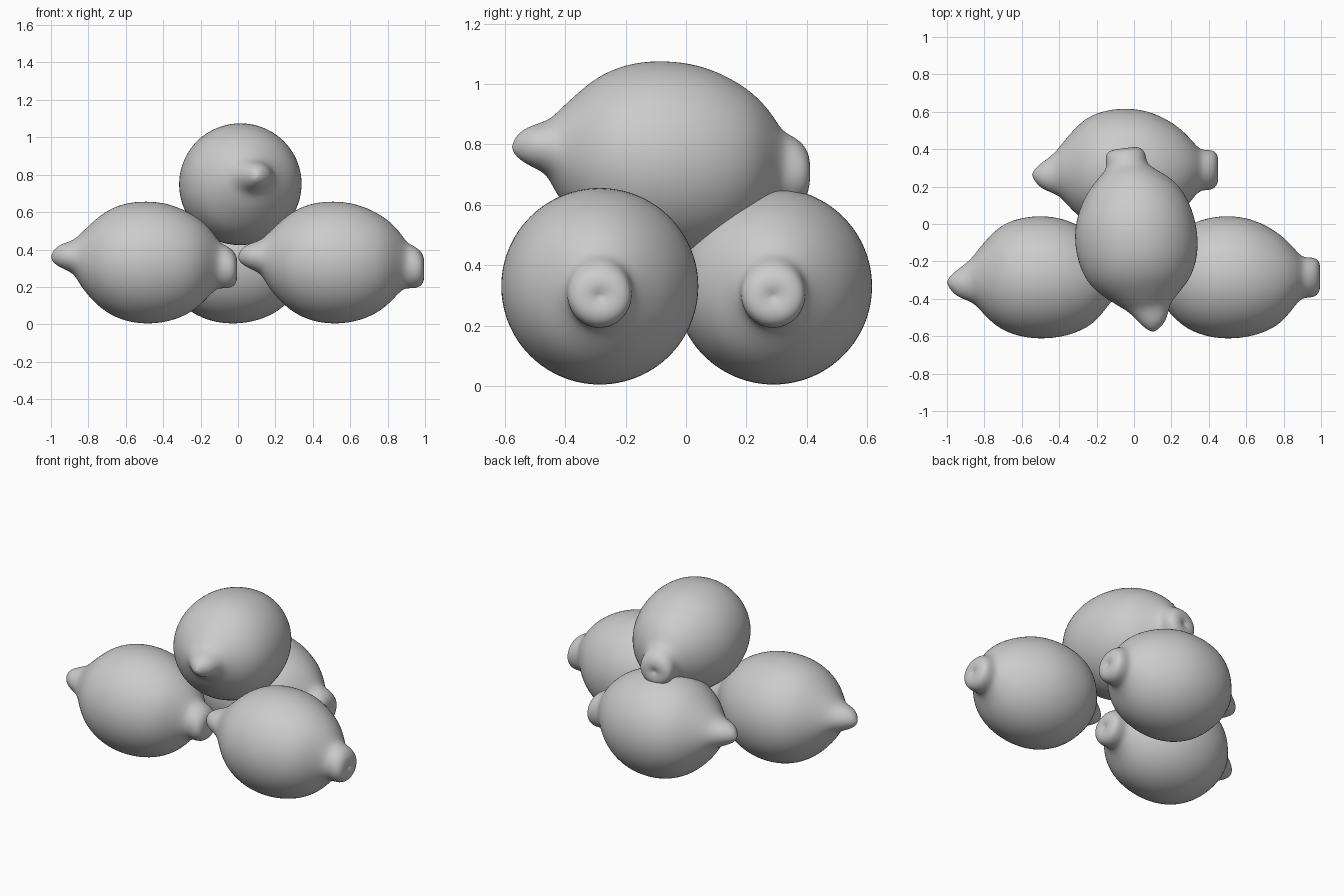
import bpy, bmesh
from math import sin, cos, pi, radians

if "Cube" in bpy.data.objects:
    bpy.data.objects.remove(bpy.data.objects["Cube"])

SEG = 32
# Stations along the fruit from pointed tip to stem: x, z top, z bottom, y back, y front
STATIONS = [
    (-.995, .375, .345, -.30, -.325), (-.985, .40, .328, -.28, -.348),
    (-.95, .427, .303, -.248, -.385), (-.91, .44, .287, -.22, -.402),
    (-.87, .457, .262, -.185, -.418), (-.84, .487, .20, -.145, -.44),
    (-.77, .555, .118, -.06, -.52), (-.70, .612, .058, .002, -.572),
    (-.60, .652, .013, .037, -.607), (-.49, .661, -.001, .047, -.617),
    (-.38, .65, .010, .032, -.605), (-.28, .611, .045, -.013, -.572),
    (-.20, .562, .10, -.068, -.52), (-.135, .497, .175, -.14, -.43),
    (-.10, .437, .195, -.178, -.395), (-.06, .42, .190, -.178, -.395),
    (-.02, .392, .203, -.183, -.385), (-.003, .35, .238, -.22, -.345),
    (-.008, .32, .275, -.26, -.31),
]
CENTRE = (-.5, -.285, .33)


def lemon_mesh():
    bm = bmesh.new()
    rings = []
    for x, zt, zb, yb, yf in STATIONS:
        cy, cz, ry, rz = (yb + yf) / 2, (zt + zb) / 2, (yb - yf) / 2, (zt - zb) / 2
        rings.append([bm.verts.new((x - CENTRE[0],
                                    cy + ry * cos(2 * pi * i / SEG) - CENTRE[1],
                                    cz + rz * sin(2 * pi * i / SEG) - CENTRE[2]))
                      for i in range(SEG)])
    for a, b in zip(rings, rings[1:]):
        for i in range(SEG):
            j = (i + 1) % SEG
            bm.faces.new((a[i], a[j], b[j], b[i]))
    # close the tip and the dimpled stem end
    for ring, x in ((rings[0], -.5), (rings[-1], .482)):
        c = bm.verts.new((x, sum(v.co.y for v in ring) / SEG, sum(v.co.z for v in ring) / SEG))
        for i in range(SEG):
            bm.faces.new((ring[i], ring[(i + 1) % SEG], c))
    bmesh.ops.recalc_face_normals(bm, faces=bm.faces)
    for f in bm.faces:
        f.smooth = True
    mesh = bpy.data.meshes.new("lemon")
    bm.to_mesh(mesh)
    bm.free()
    return mesh


# Three fruits on the ground, one resting across them
mesh = lemon_mesh()
for name, loc, rot in (
        ("lemon_left", CENTRE, (0, 0, 0)),
        ("lemon_right", (.5, CENTRE[1], CENTRE[2]), (0, 0, 0)),
        ("lemon_back", (-.045, .29, CENTRE[2]), (0, 0, 0)),
        ("lemon_top", (.0125, -.085, .749), (0, radians(1.5), radians(97.5)))):
    ob = bpy.data.objects.new(name, mesh)
    ob.location, ob.rotation_euler = loc, rot
    bpy.context.collection.objects.link(ob)
    sub = ob.modifiers.new("smooth", 'SUBSURF')
    sub.levels = sub.render_levels = 2
